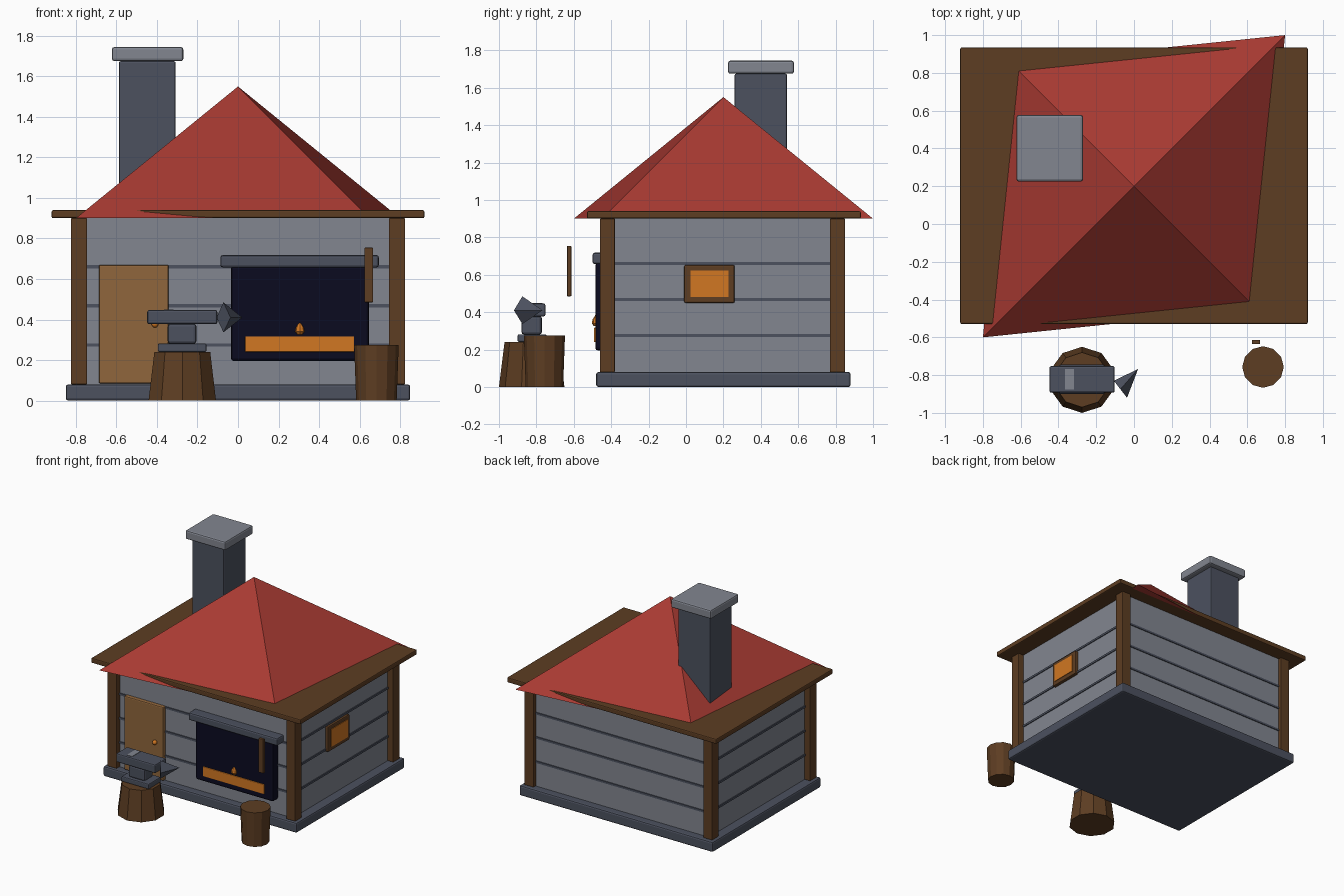
import bpy, bmesh, math
from mathutils import Vector

if "Cube" in bpy.data.objects:
    bpy.data.objects.remove(bpy.data.objects["Cube"])


def material(name, srgb):
    m = bpy.data.materials.new(name)
    lin = [((c / 255 + 0.055) / 1.055) ** 2.4 if c > 10 else c / 255 / 12.92 for c in srgb]
    m.diffuse_color = (*lin, 1)
    m.use_nodes = True
    m.node_tree.nodes["Principled BSDF"].inputs["Base Color"].default_value = m.diffuse_color
    return m


WALL = material("light_stone", (130, 134, 144))
STONE = material("dark_stone", (76, 81, 95))
WOOD = material("dark_wood", (93, 61, 34))
DOOR = material("door_wood", (144, 102, 60))
ROOF = material("red_tile", (168, 58, 50))
SOOT = material("soot", (11, 11, 32))
GLOW = material("ember_orange", (209, 119, 34))


def finish(name, bm, mat, smooth=False):
    bmesh.ops.recalc_face_normals(bm, faces=bm.faces)
    me = bpy.data.meshes.new(name)
    bm.to_mesh(me)
    bm.free()
    me.materials.append(mat)
    ob = bpy.data.objects.new(name, me)
    bpy.context.collection.objects.link(ob)
    if smooth:
        for p in me.polygons:
            p.use_smooth = True
    return ob


def box(name, mat, x, y, z, bevel=0.0):
    """Box given by its (min, max) range on each axis."""
    bm = bmesh.new()
    bmesh.ops.create_cube(bm, size=1)
    for v in bm.verts:
        v.co = Vector([(r[0] + r[1]) / 2 + c * (r[1] - r[0]) for r, c in zip((x, y, z), v.co)])
    ob = finish(name, bm, mat)
    if bevel:
        mod = ob.modifiers.new("edge", "BEVEL")
        mod.width, mod.segments = bevel, 2
    return ob


def pyramid(name, mat, base, apex):
    bm = bmesh.new()
    ring = [bm.verts.new(p) for p in base]
    tip = bm.verts.new(apex)
    bm.faces.new(ring)
    for i, v in enumerate(ring):
        bm.faces.new((v, ring[(i + 1) % len(ring)], tip))
    return finish(name, bm, mat)


def lathe(name, mat, center, profile, sides, turn=0.0):
    """Stack of (radius, height) rings with flat ends."""
    bm = bmesh.new()
    rings = []
    for r, z in profile:
        rings.append([bm.verts.new((center[0] + r * math.cos(turn + math.tau * i / sides),
                                    center[1] + r * math.sin(turn + math.tau * i / sides), z))
                      for i in range(sides)])
    for a, b in zip(rings, rings[1:]):
        for i in range(sides):
            j = (i + 1) % sides
            bm.faces.new((a[i], a[j], b[j], b[i]))
    bm.faces.new(rings[0])
    bm.faces.new(rings[-1])
    return finish(name, bm, mat)


# House body
box("foundation", STONE, (-0.85, 0.85), (-0.48, 0.88), (0, 0.08), 0.012)
box("walls", WALL, (-0.775, 0.775), (-0.42, 0.82), (0.08, 0.9))
for i, z in enumerate((0.275, 0.468, 0.66)):
    box(f"wall_course_{i}", STONE, (-0.782, 0.782), (-0.427, 0.827), (z - 0.008, z + 0.008))
for sx in (-1, 1):
    for sy in (-1, 1):
        cx, cy = sx * 0.785, 0.195 + sy * 0.615
        box("corner_post", WOOD, (cx - 0.04, cx + 0.04), (cy - 0.04, cy + 0.04), (0.08, 0.9), 0.004)

# Eave board and skewed hip roof
box("eave_board", WOOD, (-0.92, 0.92), (-0.53, 0.935), (0.9, 0.94), 0.008)
corners = [(s * d, 0.2 + t * d, 0.9) for s, t, d in
           ((-1, -1, 0.8), (1, -1, 0.65), (1, 1, 0.8), (-1, 1, 0.65))]
pyramid("roof", ROOF, corners, (0, 0.2, 1.55))

# Chimney
box("chimney", STONE, (-0.588, -0.308), (0.26, 0.54), (0.92, 1.675), 0.008)
box("chimney_cap", WALL, (-0.622, -0.27), (0.225, 0.577), (1.675, 1.745), 0.012)

# Door
box("door", DOOR, (-0.687, -0.342), (-0.45, -0.41), (0.085, 0.67), 0.008)
bm = bmesh.new()
bmesh.ops.create_uvsphere(bm, u_segments=10, v_segments=6, radius=0.018)
bmesh.ops.translate(bm, verts=bm.verts, vec=(-0.41, -0.46, 0.378))
finish("door_knob", bm, GLOW, True)

# Forge
box("forge_mouth", SOOT, (-0.035, 0.647), (-0.485, -0.41), (0.195, 0.665), 0.015)
box("forge_hood", STONE, (-0.087, 0.695), (-0.5, -0.41), (0.657, 0.718), 0.012)
box("embers", GLOW, (0.035, 0.573), (-0.492, -0.46), (0.24, 0.317), 0.004)
lathe("flame", GLOW, (0.305, -0.478),
      [(0.014, 0.325), (0.026, 0.34), (0.022, 0.36), (0.002, 0.392)], 8)

# Side window
box("window_frame", WOOD, (0.76, 0.8), (-0.01, 0.26), (0.45, 0.652), 0.008)
box("window_pane", GLOW, (0.795, 0.805), (0.023, 0.228), (0.482, 0.622))

# Anvil on a stump
lathe("anvil_stump", WOOD, (-0.275, -0.825), [(0.175, 0), (0.145, 0.24)], 10, math.pi / 2)
box("anvil_foot", STONE, (-0.396, -0.155), (-0.9, -0.745), (0.24, 0.282), 0.008)
box("anvil_waist", STONE, (-0.347, -0.205), (-0.88, -0.77), (0.28, 0.38), 0.015)
box("anvil_body", STONE, (-0.448, -0.102), (-0.893, -0.752), (0.377, 0.447), 0.01)
box("anvil_face_plate", WALL, (-0.365, -0.318), (-0.875, -0.767), (0.442, 0.45))
pyramid("anvil_horn", STONE,
        [(-0.106, -0.83, 0.41), (-0.072, -0.875, 0.485),
         (-0.037, -0.92, 0.41), (-0.072, -0.875, 0.337)], (0.022, -0.767, 0.41))

# Quench barrel and hanging handle
lathe("quench_barrel", WOOD, (0.683, -0.757), [(0.1, 0), (0.11, 0.275)], 12)
box("tool_handle", WOOD, (0.624, 0.667), (-0.636, -0.613), (0.485, 0.755), 0.004)
